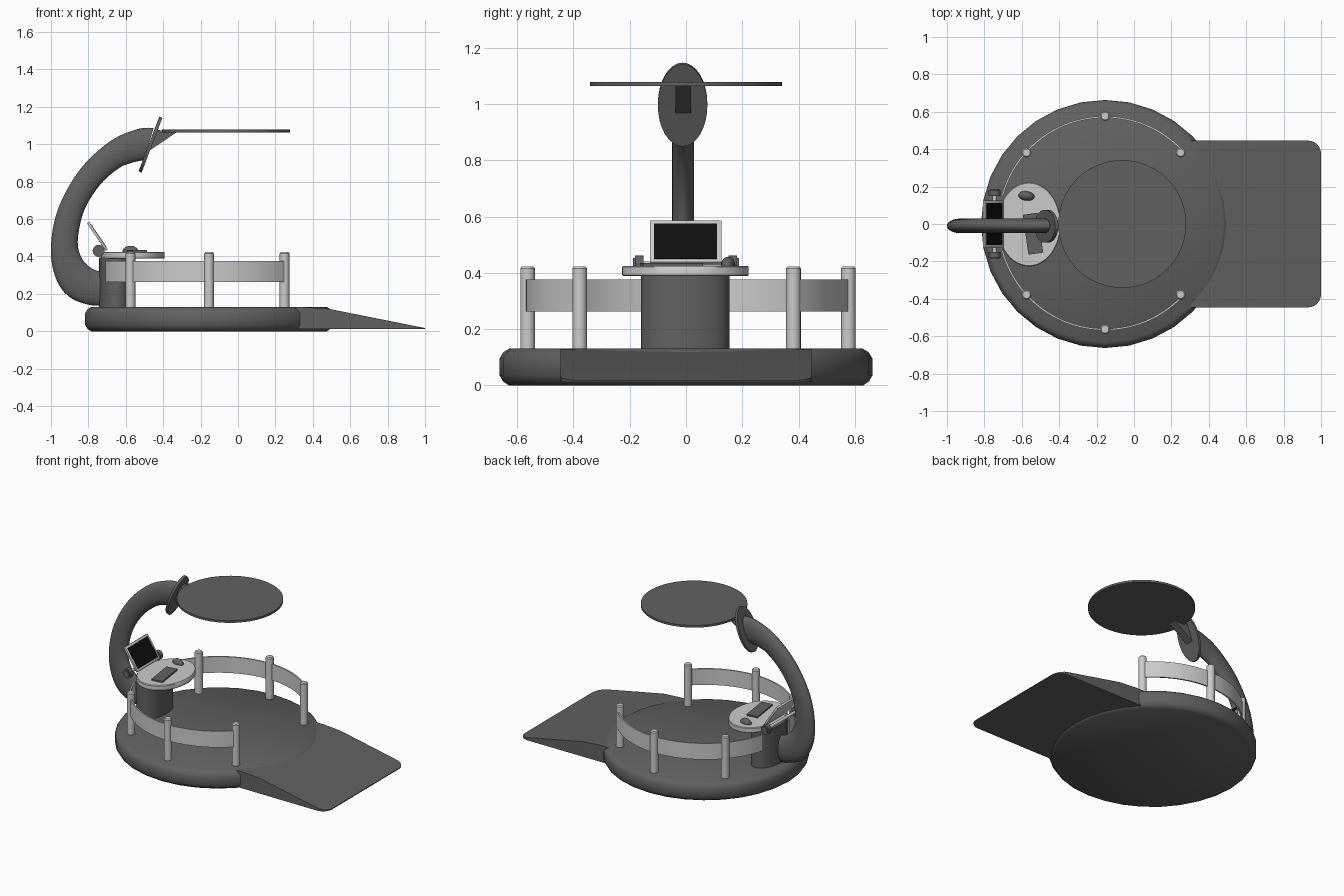
import bpy, bmesh
from math import sin, cos, pi, radians, atan2, sqrt
from mathutils import Vector, Matrix

if "Cube" in bpy.data.objects:
    bpy.data.objects.remove(bpy.data.objects["Cube"])


def material(name, v):
    m = bpy.data.materials.new(name)
    m.diffuse_color = (v, v, v, 1)
    m.use_nodes = True
    m.node_tree.nodes["Principled BSDF"].inputs["Base Color"].default_value = m.diffuse_color
    return m


DARK = material("dark_grey", 0.12)
BLACK = material("black", 0.005)


def finish(bm, name, mat=None, smooth=True):
    bmesh.ops.recalc_face_normals(bm, faces=bm.faces)
    me = bpy.data.meshes.new(name)
    bm.to_mesh(me)
    bm.free()
    ob = bpy.data.objects.new(name, me)
    bpy.context.collection.objects.link(ob)
    if mat:
        me.materials.append(mat)
    if smooth:
        bpy.ops.object.select_all(action='DESELECT')
        ob.select_set(True)
        bpy.context.view_layer.objects.active = ob
        bpy.ops.object.shade_smooth_by_angle(angle=radians(35))
    return ob


def loft(name, rings, mat=None, closed=False):
    """Skin a list of equal-length rings, capping the ends."""
    bm = bmesh.new()
    vs = [[bm.verts.new(p) for p in r] for r in rings]
    n = len(vs[0])
    pairs = list(zip(vs, vs[1:]))
    for a, b in pairs:
        for i in range(n):
            j = (i + 1) % n
            bm.faces.new((a[i], a[j], b[j], b[i]))
    bm.faces.new(vs[0])
    bm.faces.new(vs[-1])
    return finish(bm, name, mat)


def lathe(name, center, profile, sx=1, sy=1, n=32, mat=None):
    """Stack of elliptical rings; profile is (radius, z)."""
    cx, cy = center
    return loft(name, [[(cx + r * sx * cos(2 * pi * i / n), cy + r * sy * sin(2 * pi * i / n), z)
                        for i in range(n)] for r, z in profile], mat)


def solid(name, matrix, kind="box", mat=None, bevel=0):
    """Unit box / cylinder / sphere placed by a matrix."""
    bm = bmesh.new()
    if kind == "box":
        bmesh.ops.create_cube(bm, size=1)
    elif kind == "cyl":
        bmesh.ops.create_cone(bm, cap_ends=True, segments=32, radius1=1, radius2=1, depth=1)
    else:
        bmesh.ops.create_uvsphere(bm, u_segments=24, v_segments=12, radius=1)
    bmesh.ops.transform(bm, matrix=matrix, verts=bm.verts)
    if bevel:
        bmesh.ops.bevel(bm, geom=bm.edges[:], offset=bevel, segments=2, affect='EDGES', profile=0.5)
    return finish(bm, name, mat)


def place(loc, scale, rot=0, axis='Z'):
    return (Matrix.Translation(loc) @ Matrix.Rotation(rot, 4, axis)
            @ Matrix.Diagonal((*scale, 1)))


# round platform
CX = -0.155
lathe("platform", (CX, 0), [(0.63, 0), (0.65, 0.013), (0.663, 0.035), (0.663, 0.095),
                            (0.65, 0.117), (0.63, 0.13)], mat=DARK)

# entry ramp, wedge with rounded outer corners
bm = bmesh.new()
side = [(0.2, 0.012), (1.0, 0.011), (1.0, 0.017), (0.49, 0.119), (0.36, 0.1285), (0.2, 0.1285)]
face = bm.faces.new([bm.verts.new((x, -0.446, z)) for x, z in side])
ext = bmesh.ops.extrude_face_region(bm, geom=[face])
bmesh.ops.translate(bm, vec=(0, 0.892, 0), verts=[v for v in ext['geom'] if isinstance(v, bmesh.types.BMVert)])
corners = [e for e in bm.edges if all(v.co.x > 0.99 for v in e.verts)
           and abs(e.verts[0].co.y - e.verts[1].co.y) < 0.01]
bmesh.ops.bevel(bm, geom=corners, offset=0.07, segments=6, affect='EDGES', profile=0.5)
finish(bm, "ramp", DARK)

# railing posts and curved bands
R, CY = 0.568, 0.007
for s, tag in ((-1, "front"), (1, "rear")):
    for k, (x, y) in enumerate([(-0.575, 0.38), (CX, 0.57), (0.249, 0.38)]):
        lathe(f"{tag}_post_{k}", (x, s * y + (CY if k == 1 else 0.002)),
              [(0.026, 0.13), (0.026, 0.416), (0.02, 0.423)], n=20)
    rings = []
    for i in range(33):
        a = radians(44 + (165 - 44) * i / 32)
        rings.append([(CX + r * cos(a), 0.004 + s * r * sin(a), z)
                      for r, z in ((R - 0.005, 0.263), (R + 0.005, 0.263),
                                   (R + 0.005, 0.377), (R - 0.005, 0.377))])
    loft(f"{tag}_rail_band", rings)

# oval column and desk top
lathe("column", (-0.65, -0.003), [(1, 0.125), (1, 0.395)], 0.092, 0.157, mat=DARK)
lathe("desk", (-0.562, -0.002), [(0.98, 0.388), (1, 0.392), (1, 0.42), (0.98, 0.425)], 0.17, 0.225, n=48)

# keyboard and mouse
solid("keyboard", place((-0.54, -0.052, 0.428), (0.08, 0.215, 0.014), radians(8)), mat=DARK)
solid("mouse", place((-0.575, 0.15, 0.427), (0.043, 0.025, 0.03), radians(-8)), "ball", DARK)

# tilted monitor with dark screen
tilt = -atan2(0.105, 0.155)
mon = Matrix.Translation((-0.752, -0.001, 0.508)) @ Matrix.Rotation(tilt, 4, 'Y')
solid("monitor_frame", mon @ Matrix.Diagonal((0.014, 0.254, 0.18, 1)), bevel=0.002)
solid("monitor_screen", mon @ place((0.0065, 0, 0), (0.004, 0.224, 0.15)), mat=BLACK)

# hinge axle and knobs
ROT = pi / 2
solid("hinge_axle", place((-0.745, 0, 0.43), (0.011, 0.011, 0.33), ROT, 'X'), "cyl")
for s, tag in ((-1, "front"), (1, "rear")):
    solid(f"{tag}_hinge_knob", place((-0.745, s * 0.166, 0.43), (0.032, 0.032, 0.03), ROT, 'X'),
          "cyl", DARK)
    solid(f"{tag}_hinge_cap", place((-0.745, s * 0.182, 0.43), (0.022, 0.022, 0.012), ROT, 'X'),
          "cyl", DARK)


# curved arm: outer and inner outlines, flattened oval section
def spline(pts, steps=5):
    p = [Vector(q) for q in [pts[0]] + pts + [pts[-1]]]
    out = []
    for a, b, c, d in zip(p, p[1:], p[2:], p[3:]):
        for i in range(steps):
            t = i / steps
            out.append(0.5 * (2 * b + (c - a) * t + (2 * a - 5 * b + 4 * c - d) * t * t
                              + (3 * b - a - 3 * c + d) * t ** 3))
    return out + [p[-1]]


outer = spline([(-0.67, 0.14), (-0.79, 0.14), (-0.91, 0.19), (-0.98, 0.30), (-1.0, 0.46), (-0.96, 0.66),
                (-0.845, 0.865), (-0.685, 1.015), (-0.54, 1.08), (-0.45, 1.088)])
inner = spline([(-0.67, 0.315), (-0.74, 0.32), (-0.79, 0.342), (-0.835, 0.39), (-0.857, 0.48), (-0.825, 0.64),
                (-0.74, 0.78), (-0.64, 0.87), (-0.57, 0.90), (-0.505, 0.915)])
AY = -0.01
rings = []
for o, i in zip(outer, inner):
    m, h = (o + i) / 2, (o - i) / 2
    rings.append([(m.x + h.x * cos(t), AY + 0.039 * sin(t), m.y + h.y * cos(t))
                  for t in [2 * pi * k / 24 for k in range(24)]])
loft("arm", rings, DARK)

# oval plate at arm tip
lean = atan2(0.108, 0.285)
solid("arm_tip_plate", Matrix.Translation((-0.468, -0.012, 0.998)) @ Matrix.Rotation(lean, 4, 'Y')
      @ Matrix.Rotation(pi / 2, 4, 'Y') @ Matrix.Diagonal((0.156, 0.088, 0.018, 1)), "cyl", DARK)

# bracket and overhead disc
tri = [(-0.475, 0.965), (-0.325, 1.066), (-0.43, 1.076)]
loft("canopy_bracket", [[(x, y, z) for x, z in tri] for y in (-0.038, 0.018)], DARK)
lathe("canopy", (-0.063, 0), [(0.342, 1.064), (0.342, 1.079)], n=64, mat=DARK)
